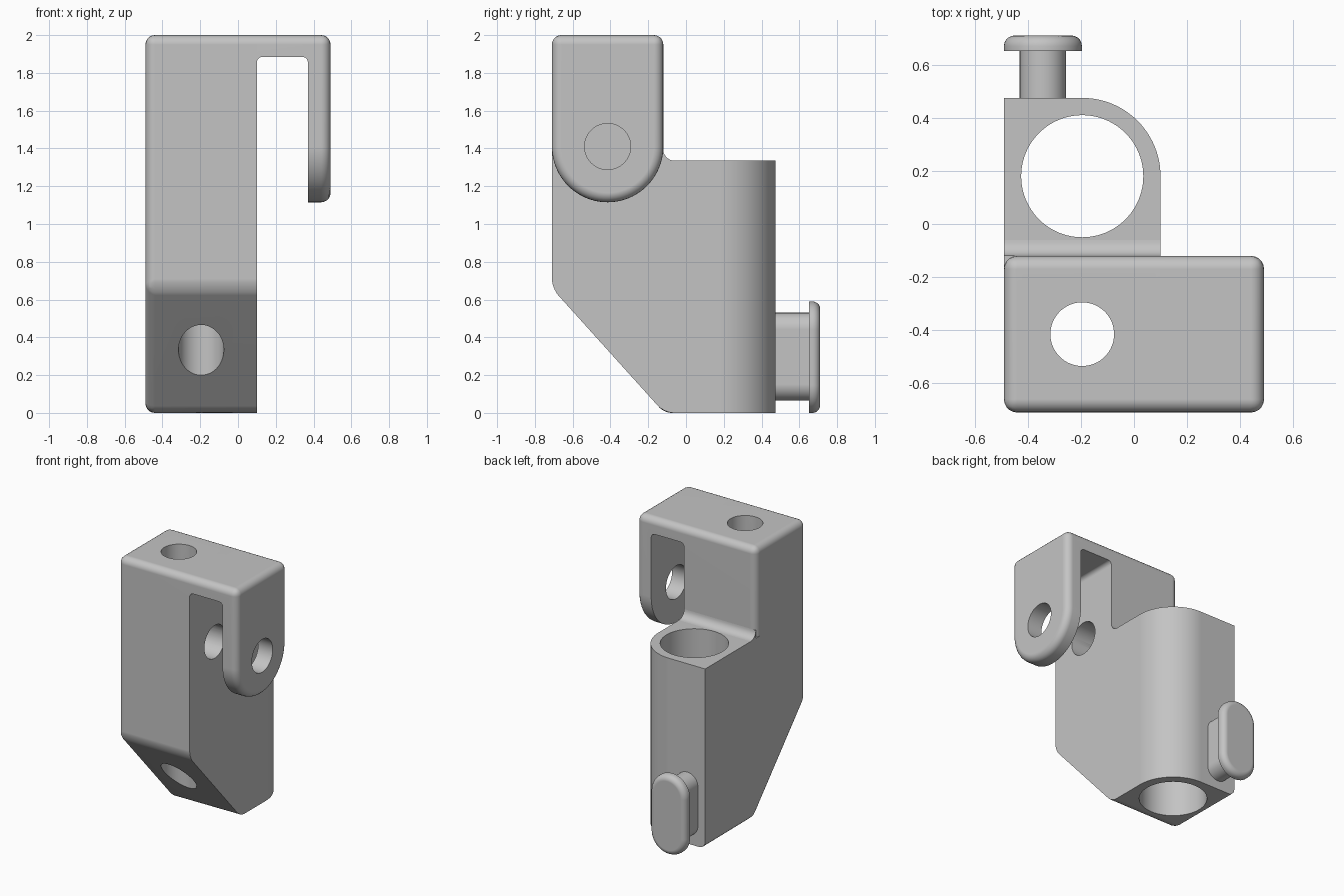
import bpy
import bmesh
from math import sin, cos, pi, radians

cube = bpy.data.objects.get("Cube")
if cube:
    bpy.data.objects.remove(cube, do_unlink=True)

ROUND = 0.05                        # general edge rounding
LEFT, RIGHT = -0.49, 0.49           # outer side faces
WALL = 0.1                          # inner side of the main body
FRONT, MID, BACK = -0.71, -0.12, 0.475
SHELF, TOP = 1.335, 2.0
EAR_Y, EAR_Z = (FRONT + MID) / 2, 1.41
BORE_X = (LEFT + WALL) / 2

grey = bpy.data.materials.new("plain grey")
grey.use_nodes = True
colour = (0.55, 0.55, 0.55, 1)
grey.diffuse_color = colour
grey.node_tree.nodes["Principled BSDF"].inputs["Base Color"].default_value = colour

PLACE = {
    "x": lambda u, v, w: (w, u, v),
    "y": lambda u, v, w: (u, w, v),
    "z": lambda u, v, w: (u, v, w),
}


def arc(cu, cv, r, start, end, steps):
    """Points on an arc, angles in degrees."""
    angles = [radians(start + (end - start) * i / steps) for i in range(steps + 1)]
    return [(cu + r * cos(a), cv + r * sin(a)) for a in angles]


def circle(cu, cv, r, steps=64):
    return arc(cu, cv, r, 0, 360, steps)[:-1]


def stadium(cu, low, high, r):
    return arc(cu, low, r, 180, 360, 24) + arc(cu, high, r, 0, 180, 24)


def prism(name, profile, axis, start, end, *bevels):
    """Extrude a profile along an axis; each bevel is (rule on edge middle, width, steps)."""
    bm = bmesh.new()
    rings = [[bm.verts.new(PLACE[axis](u, v, w)) for u, v in profile] for w in (start, end)]
    for ring in rings:
        bm.faces.new(ring)
    n = len(profile)
    for i in range(n):
        j = (i + 1) % n
        bm.faces.new((rings[0][i], rings[0][j], rings[1][j], rings[1][i]))
    bmesh.ops.recalc_face_normals(bm, faces=bm.faces[:])
    for rule, width, steps in bevels:
        edges = [e for e in bm.edges if rule((e.verts[0].co + e.verts[1].co) / 2)]
        bmesh.ops.bevel(bm, geom=edges, offset=width, offset_type='OFFSET',
                        segments=steps, profile=0.5, affect='EDGES')
    bmesh.ops.recalc_face_normals(bm, faces=bm.faces[:])
    mesh = bpy.data.meshes.new(name)
    bm.to_mesh(mesh)
    bm.free()
    mesh.materials.append(grey)
    ob = bpy.data.objects.new(name, mesh)
    bpy.context.collection.objects.link(ob)
    return ob


def finish(ob, cutters=()):
    """Cut the holes, then smooth the rounded faces."""
    bpy.ops.object.select_all(action='DESELECT')
    bpy.context.view_layer.objects.active = ob
    ob.select_set(True)
    for cutter in cutters:
        mod = ob.modifiers.new("cut", 'BOOLEAN')
        mod.operation = 'DIFFERENCE'
        mod.solver = 'EXACT'
        mod.object = cutter
        bpy.ops.object.modifier_apply(modifier=mod.name)
    bpy.ops.object.shade_smooth_by_angle(angle=radians(35))
    normals = ob.modifiers.new("even_normals", 'WEIGHTED_NORMAL')
    normals.keep_sharp = True


def near(a, b):
    return abs(a - b) < 0.002


# Hole and slot cutters
big_bore = prism("big_bore_cutter", circle(BORE_X, 0.18, 0.23, 96), "z", -0.2, 2.2)
small_bore = prism("small_bore_cutter", circle(BORE_X, EAR_Y, 0.12), "z", -0.2, 2.2)
cross_hole = prism("cross_hole_cutter", circle(EAR_Y, EAR_Z, 0.122), "x", -0.37, 0.7)
slot_r, slot_top, ear_in = 0.03, 1.885, 0.37
slot_profile = ([(0.05, 1.0), (ear_in, 1.0)]
                + arc(ear_in - slot_r, slot_top - slot_r, slot_r, 0, 90, 6)
                + arc(WALL + slot_r, slot_top - slot_r, slot_r, 90, 180, 6)
                + [(0.05, slot_top - slot_r)])
slot = prism("slot_cutter", slot_profile, "y", -1, 0.2)
cutters = [big_bore, small_bore, cross_hole, slot]
for c in cutters:
    c.hide_render = True

# Lower body: sloped front underside and one large rounded back corner
lower_body = prism(
    "lower_body",
    [(FRONT, 0.66), (-0.115, 0), (BACK, 0), (BACK, SHELF), (FRONT, SHELF)],
    "x", LEFT, WALL,
    (lambda m: near(m.x, WALL) and near(m.y, BACK), 0.295, 24),
    (lambda m: (near(m.x, LEFT) and m.y < 0.4 and m.z < SHELF - 0.1)
        or (near(m.x, BORE_X) and m.y < -0.1 and m.z < 0.7), ROUND, 5))
finish(lower_body, [big_bore, small_bore, cross_hole])

# Tower standing on the front half of the body
tower = prism(
    "tower",
    [(FRONT, SHELF), (MID, SHELF), (MID, TOP), (FRONT, TOP)],
    "x", LEFT, WALL,
    (lambda m: m.z > SHELF + 0.1
        and (near(m.x, LEFT) or (near(m.x, BORE_X) and near(m.z, TOP))), ROUND, 5))
finish(tower, [small_bore, cross_hole])

# Concave blend between tower and shelf
blend = 0.06
shelf_blend = prism(
    "shelf_blend",
    [(MID, SHELF)] + arc(MID + blend, SHELF + blend, blend, 270, 180, 8),
    "x", LEFT, WALL)
finish(shelf_blend)

# Bridge and hanging ear with a round lower end
ear = prism(
    "bridge_and_ear",
    arc(EAR_Y, EAR_Z, (MID - FRONT) / 2, 180, 360, 40) + [(MID, TOP), (FRONT, TOP)],
    "x", WALL, RIGHT,
    (lambda m: near(m.x, RIGHT)
        or (near(m.x, (WALL + RIGHT) / 2) and near(m.z, TOP)), ROUND, 5))
finish(ear, [slot, cross_hole])

# Cleat on the back: neck and wider head
CLEAT_X, CLEAT_LOW, CLEAT_HIGH = -0.343, 0.147, 0.443
neck = prism("cleat_neck", stadium(CLEAT_X, CLEAT_LOW + 0.005, CLEAT_HIGH, 0.0875),
             "y", BACK - 0.01, 0.655)
finish(neck)
head = prism("cleat_head", stadium(CLEAT_X, CLEAT_LOW, CLEAT_HIGH, 0.147),
             "y", 0.652, 0.71, (lambda m: near(m.y, 0.71), 0.04, 5))
finish(head)

for c in cutters:
    bpy.data.objects.remove(c, do_unlink=True)
